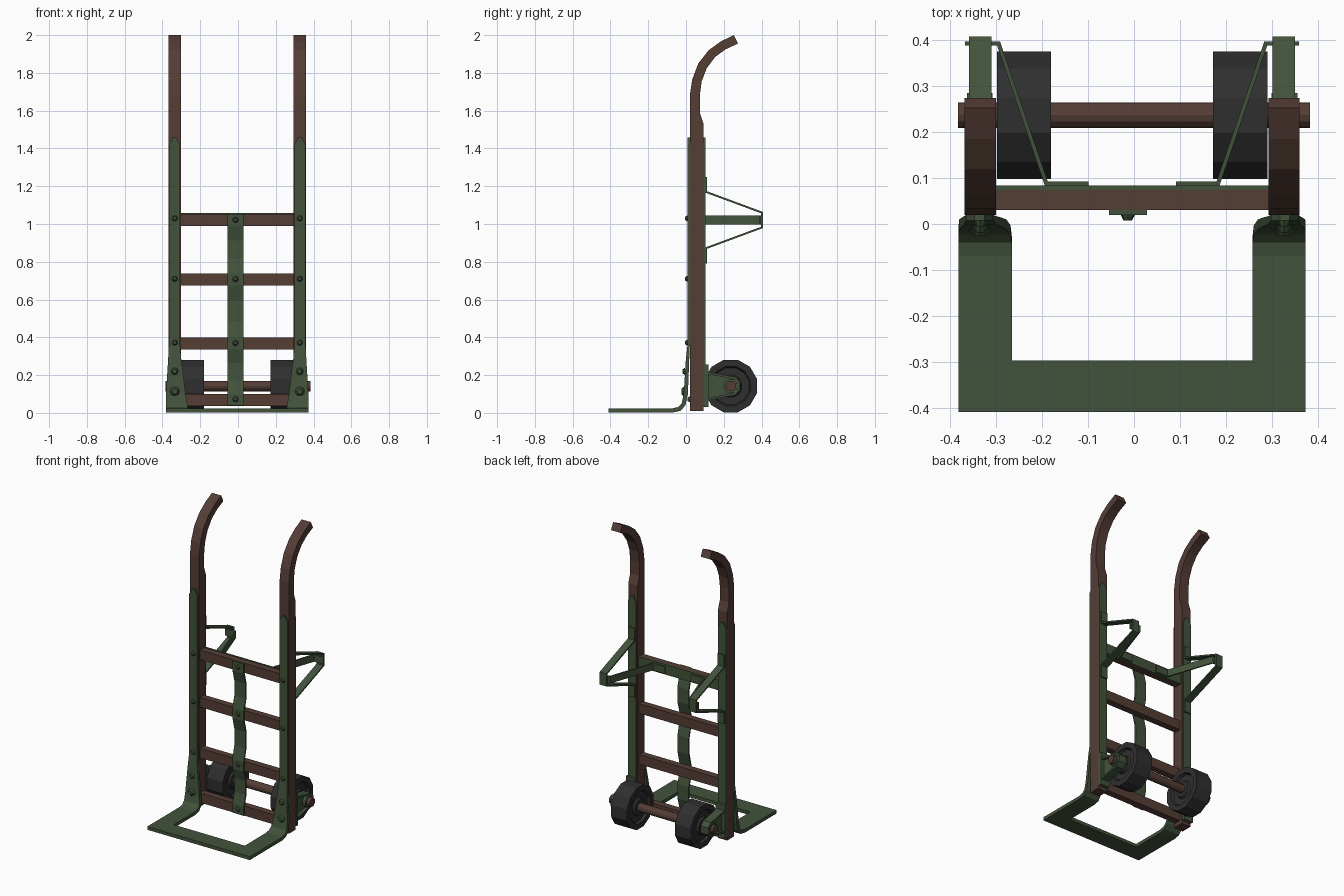
import bpy, bmesh, math
from mathutils import Vector, Matrix

if "Cube" in bpy.data.objects:
    bpy.data.objects.remove(bpy.data.objects["Cube"])

CX = -0.004  # symmetry plane of the truck


def material(name, rgb):
    m = bpy.data.materials.new(name)
    m.diffuse_color = (*rgb, 1)
    m.use_nodes = True
    m.node_tree.nodes["Principled BSDF"].inputs["Base Color"].default_value = m.diffuse_color
    return m


WOOD = material("wood", (0.09, 0.047, 0.036))
GREEN = material("green_metal", (0.055, 0.086, 0.045))
RUBBER = material("rubber", (0.028, 0.028, 0.028))


def finish(name, bm, mat, mirror):
    bmesh.ops.recalc_face_normals(bm, faces=bm.faces)
    me = bpy.data.meshes.new(name)
    bm.to_mesh(me)
    bm.free()
    me.materials.append(mat)
    ob = bpy.data.objects.new(name, me)
    ob.location.x = CX
    bpy.context.collection.objects.link(ob)
    if mirror:
        ob.modifiers.new("mirror", 'MIRROR').use_axis[0] = True
    return ob


def prism(name, yz, x0, x1, mat, mirror=True):
    """Side-view outline extruded along x."""
    bm = bmesh.new()
    a = [bm.verts.new((x0, y, z)) for y, z in yz]
    b = [bm.verts.new((x1, y, z)) for y, z in yz]
    bm.faces.new(a)
    bm.faces.new(b)
    n = len(yz)
    for i in range(n):
        j = (i + 1) % n
        bm.faces.new((a[i], a[j], b[j], b[i]))
    return finish(name, bm, mat, mirror)


def box(name, x0, x1, y0, y1, z0, z1, mat, mirror=False):
    return prism(name, [(y0, z0), (y1, z0), (y1, z1), (y0, z1)], x0, x1, mat, mirror)


def ribbon(name, pts, mat, mirror=True, plane='yz'):
    """Bent flat bar: pts are (u, v, thickness, low edge, high edge)."""
    bm = bmesh.new()
    rings = []
    for i, (u, v, t, lo, hi) in enumerate(pts):
        p = Vector((u, v))
        dirs = []
        if i > 0:
            dirs.append((p - Vector(pts[i - 1][:2])).normalized())
        if i < len(pts) - 1:
            dirs.append((Vector(pts[i + 1][:2]) - p).normalized())
        d = sum(dirs, Vector((0, 0))).normalized()
        off = Vector((-d.y, d.x)) * (t / 2 / d.dot(dirs[0]))
        ring = []
        for q, w in ((p + off, lo), (p + off, hi), (p - off, hi), (p - off, lo)):
            co = (w, q.x, q.y) if plane == 'yz' else (q.x, q.y, w)
            ring.append(bm.verts.new(co))
        rings.append(ring)
    for r, s in zip(rings, rings[1:]):
        for k in range(4):
            m = (k + 1) % 4
            bm.faces.new((r[k], r[m], s[m], s[k]))
    bm.faces.new(rings[0])
    bm.faces.new(rings[-1])
    return finish(name, bm, mat, mirror)


def cyl(name, c, r1, r2, depth, n, axis, mat, mirror=True):
    bm = bmesh.new()
    rot = Matrix.Rotation(math.pi / 2, 4, axis)
    bmesh.ops.create_cone(bm, cap_ends=True, segments=n, radius1=r1, radius2=r2,
                          depth=depth, matrix=Matrix.Translation(c) @ rot)
    return finish(name, bm, mat, mirror)


def lathe_x(name, prof, c, n, mat, mirror=True):
    """Closed (x, radius) profile turned around an x-parallel axis."""
    bm = bmesh.new()
    rings = []
    for k in range(n):
        a = 2 * math.pi * (k + 0.5) / n
        rings.append([bm.verts.new((c[0] + x, c[1] + r * math.cos(a), c[2] + r * math.sin(a)))
                      for x, r in prof])
    m = len(prof)
    for k in range(n):
        r, s = rings[k], rings[(k + 1) % n]
        for i in range(m):
            j = (i + 1) % m
            bm.faces.new((r[i], r[j], s[j], s[i]))
    return finish(name, bm, mat, mirror)


# Wooden side rails with curved handles
front = [(0.02, 0.01), (0.02, 1.68), (0.033, 1.765), (0.065, 1.85),
         (0.12, 1.92), (0.185, 1.967), (0.253, 2.0)]
back = [(0.275, 1.955), (0.21, 1.925), (0.155, 1.885), (0.11, 1.825),
        (0.083, 1.755), (0.073, 1.68), (0.073, 1.59), (0.093, 1.53), (0.093, 0.01)]
prism("side_rail", front + back, 0.297, 0.365, WOOD)

# Wooden crossbars
for z in (0.037, 0.335, 0.674, 0.99):
    box("crossbar", -0.299, 0.299, 0.03, 0.075, z, z + 0.064, WOOD)
box("crossbar_back_plate", -0.299, 0.299, 0.074, 0.084, 0.99, 1.057, GREEN)

# Toe plate arm that bends up into the front strap
ribbon("toe_arm_and_front_strap", [
    (-0.41, 0.013, 0.022, 0.262, 0.378),
    (-0.07, 0.013, 0.022, 0.262, 0.378),
    (-0.035, 0.021, 0.022, 0.262, 0.378),
    (-0.013, 0.045, 0.022, 0.265, 0.378),
    (-0.001, 0.10, 0.022, 0.274, 0.377),
    (0.004, 0.20, 0.02, 0.285, 0.371),
    (0.008, 0.28, 0.018, 0.296, 0.366),
    (0.014, 0.36, 0.012, 0.303, 0.362),
    (0.014, 1.42, 0.012, 0.303, 0.362),
    (0.014, 1.458, 0.012, 0.322, 0.343)], GREEN)
box("toe_front_bar", -0.262, 0.262, -0.41, -0.297, 0.002, 0.024, GREEN)

# Rear straps
ribbon("rear_strap", [(0.097, 0.03, 0.01, 0.303, 0.362), (0.097, 1.42, 0.01, 0.303, 0.362),
                      (0.097, 1.458, 0.01, 0.322, 0.343)], GREEN)

# Centre strap, bowing back between crossbars
path = []
stops = [0.04, 0.10, 0.335, 0.40, 0.674, 0.738, 0.99, 1.052]
for i in range(0, 8, 2):
    path += [(0.025, stops[i]), (0.025, stops[i + 1])]
    if i < 6:
        a, b = stops[i + 1], stops[i + 2]
        path += [(0.045, a + (b - a) * 0.3), (0.045, a + (b - a) * 0.7)]
ribbon("centre_strap", [(y, z, 0.01, -0.051, 0.032) for y, z in path], GREEN, False)

# Bolt heads
for y, z, r in ((0.002, 1.03, 0.016), (0.002, 0.71, 0.016), (0.002, 0.372, 0.016),
                (-0.011, 0.22, 0.02), (-0.018, 0.113, 0.026)):
    cyl("rail_bolt", (0.331, y, z), r, r * 0.55, 0.014, 8, 'X', GREEN)
for z in (1.022, 0.708, 0.37, 0.072):
    cyl("centre_bolt", (-0.0095, 0.014, z), 0.016, 0.009, 0.013, 8, 'X', GREEN, False)

# Rear support loops and their diagonal braces
loop = [(0.106, 1.25), (0.106, 1.17), (0.403, 1.06), (0.403, 0.982), (0.106, 0.872), (0.106, 0.79)]
ribbon("support_loop", [(y, z, 0.01, 0.306, 0.355) for y, z in loop], GREEN)
brace = [(0.095, 0.088), (0.187, 0.088), (0.291, 0.393), (0.364, 0.393)]
ribbon("support_brace", [(x, y, 0.009, 0.998, 1.045) for x, y in brace], GREEN, True, 'xy')

# Axle and its brackets
AY, AZ = 0.237, 0.142
cyl("axle", (0.004, AY, AZ), 0.028, 0.028, 0.767, 12, 'Y', WOOD, False)
box("bracket_flange", 0.297, 0.365, 0.10, 0.118, 0.03, 0.255, GREEN, True)
rim = [(0.115, 0.212), (0.215, 0.192), (0.255, 0.186), (0.279, 0.162),
       (0.279, 0.122), (0.255, 0.098), (0.215, 0.092), (0.115, 0.072)]
prism("bracket_web", rim, 0.322, 0.34, GREEN)
ribbon("bracket_rim", [(y, z, 0.012, 0.304, 0.36) for y, z in rim], GREEN)
cyl("axle_boss", (0.331, AY, AZ), 0.038, 0.038, 0.062, 12, 'Y', GREEN)

# Wheels with recessed faces
half = [(0.056, 0.026), (0.056, 0.052), (0.042, 0.06), (0.042, 0.1), (0.059, 0.108), (0.059, 0.144)]
wheel = half + [(-x, r) for x, r in reversed(half)]
lathe_x("wheel", wheel, (0.2355, AY, AZ), 12, RUBBER)
